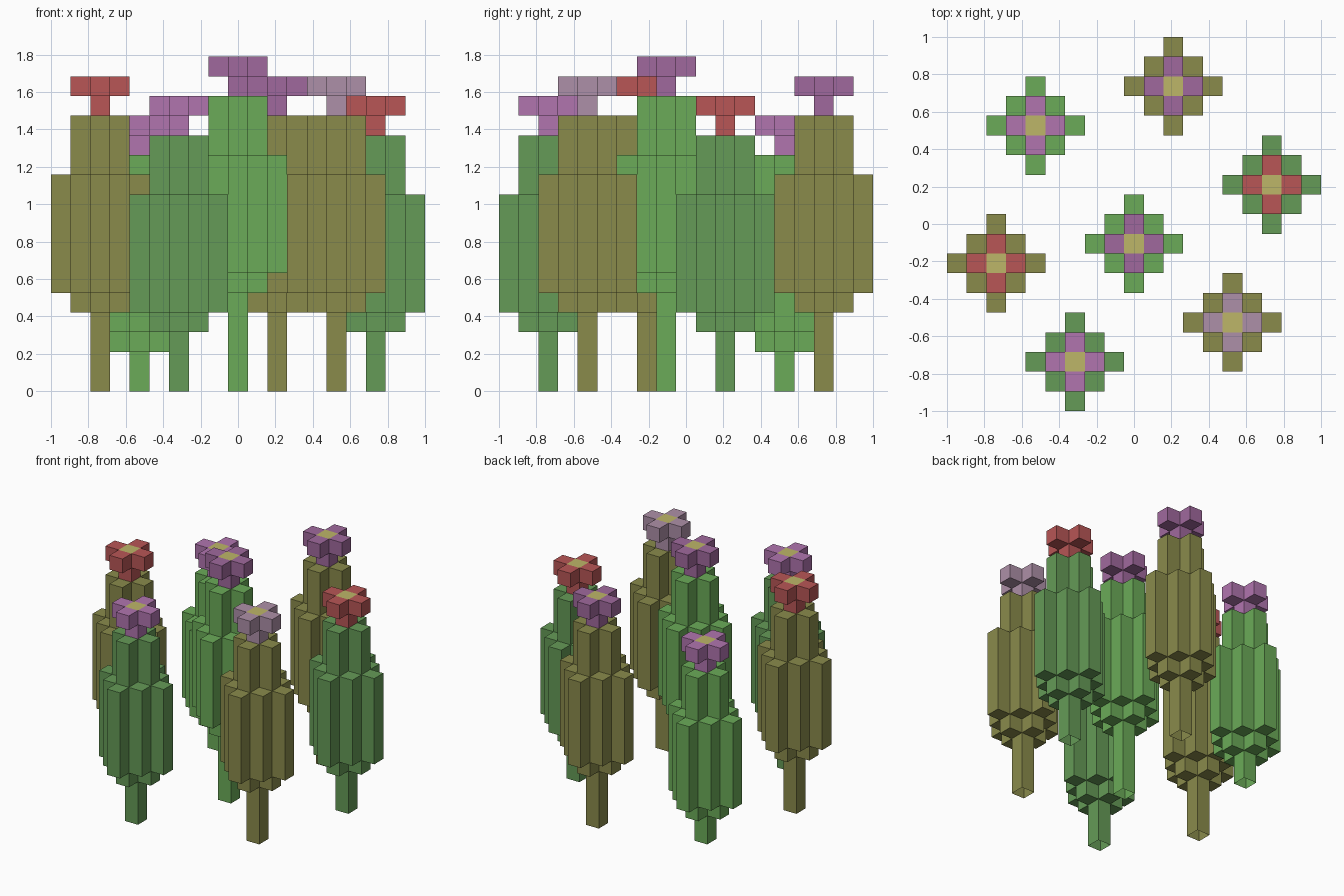
import bpy, bmesh

if "Cube" in bpy.data.objects:
    bpy.data.objects.remove(bpy.data.objects["Cube"])

U = 2 / 19  # one block

CENTRE = {(0, 0)}
SIDES = [(1, 0), (0, 1), (-1, 0), (0, -1)]
PLUS = CENTRE | set(SIDES)
DIAMOND = {(x, y) for x in range(-2, 3) for y in range(-2, 3) if abs(x) + abs(y) <= 2}

COLOURS = {
    "dark_green": (101, 155, 87), "light_green": (107, 171, 88), "olive": (138, 139, 75),
    "purple": (160, 105, 157), "pink": (177, 117, 175), "mauve": (174, 144, 168),
    "red": (184, 86, 86), "yellow": (190, 182, 104),
}


def to_linear(c):
    c /= 255
    return c / 12.92 if c <= 0.04045 else ((c + 0.055) / 1.055) ** 2.4


MATS = {}
for name, rgb in COLOURS.items():
    MATS[name] = bpy.data.materials.new(name)
    MATS[name].diffuse_color = (*map(to_linear, rgb), 1)


def finish(name, bm, colour, px, py):
    bmesh.ops.remove_doubles(bm, verts=bm.verts, dist=1e-5)
    mesh = bpy.data.meshes.new(name)
    bm.to_mesh(mesh)
    bm.free()
    mesh.materials.append(MATS[colour])
    obj = bpy.data.objects.new(name, mesh)
    obj.location = (px * U, py * U, 0)
    bpy.context.collection.objects.link(obj)


def quad(bm, points):
    bm.faces.new([bm.verts.new((x * U, y * U, z * U)) for x, y, z in points])


def cap(bm, x, y, z, up=True):
    step = 1 if up else -1
    quad(bm, [(x + dx / 2, y + dy / 2, z)
              for dx, dy in [(-1, -1), (1, -1), (1, 1), (-1, 1)][::step]])


def stack(name, layers, colour, px, py):
    """Hollow shell of stacked block layers, open at the centre of both ends."""
    bm = bmesh.new()
    for i, (cells, z0, z1) in enumerate(layers):
        below = layers[i - 1][0] if i else CENTRE
        above = layers[i + 1][0] if i + 1 < len(layers) else CENTRE
        for x, y in cells:
            for dx, dy in SIDES:
                if (x + dx, y + dy) not in cells:
                    mx, my = x + dx / 2, y + dy / 2
                    a = (mx + dy / 2, my - dx / 2)
                    b = (mx - dy / 2, my + dx / 2)
                    quad(bm, [(*a, z0), (*b, z0), (*b, z1), (*a, z1)])
        for x, y in cells - below:
            cap(bm, x, y, z0, up=False)
        for x, y in cells - above:
            cap(bm, x, y, z1)
    finish(name, bm, colour, px, py)


# grid position, stalk height, body colour, petal colour
PLANTS = [
    (7, 2, 3, "dark_green", "red"),
    (2, 7, 4, "olive", "purple"),
    (-5, 5, 2, "light_green", "pink"),
    (-7, -2, 4, "olive", "red"),
    (0, -1, 5, "light_green", "purple"),
    (-3, -7, 3, "dark_green", "pink"),
    (5, -5, 4, "olive", "mauve"),
]

for n, (px, py, h, body, petal) in enumerate(PLANTS, 1):
    # stalk, then ribbed body widening and narrowing
    stack(f"cactus_body_{n}", [(CENTRE, 0, h), (PLUS, h, h + 1), (DIAMOND, h + 1, h + 7),
                               (PLUS, h + 7, h + 10)], body, px, py)
    # flower base and four petals
    stack(f"flower_petals_{n}", [(CENTRE, h + 10, h + 11), (PLUS, h + 11, h + 12)],
          petal, px, py)
    # yellow centre on top of the flower
    bm = bmesh.new()
    cap(bm, 0, 0, h + 12)
    finish(f"flower_centre_{n}", bm, "yellow", px, py)

for m in bpy.data.materials:
    if m.users and not m.is_grease_pencil:
        m.use_nodes = True
        m.node_tree.nodes["Principled BSDF"].inputs["Base Color"].default_value = m.diffuse_color
